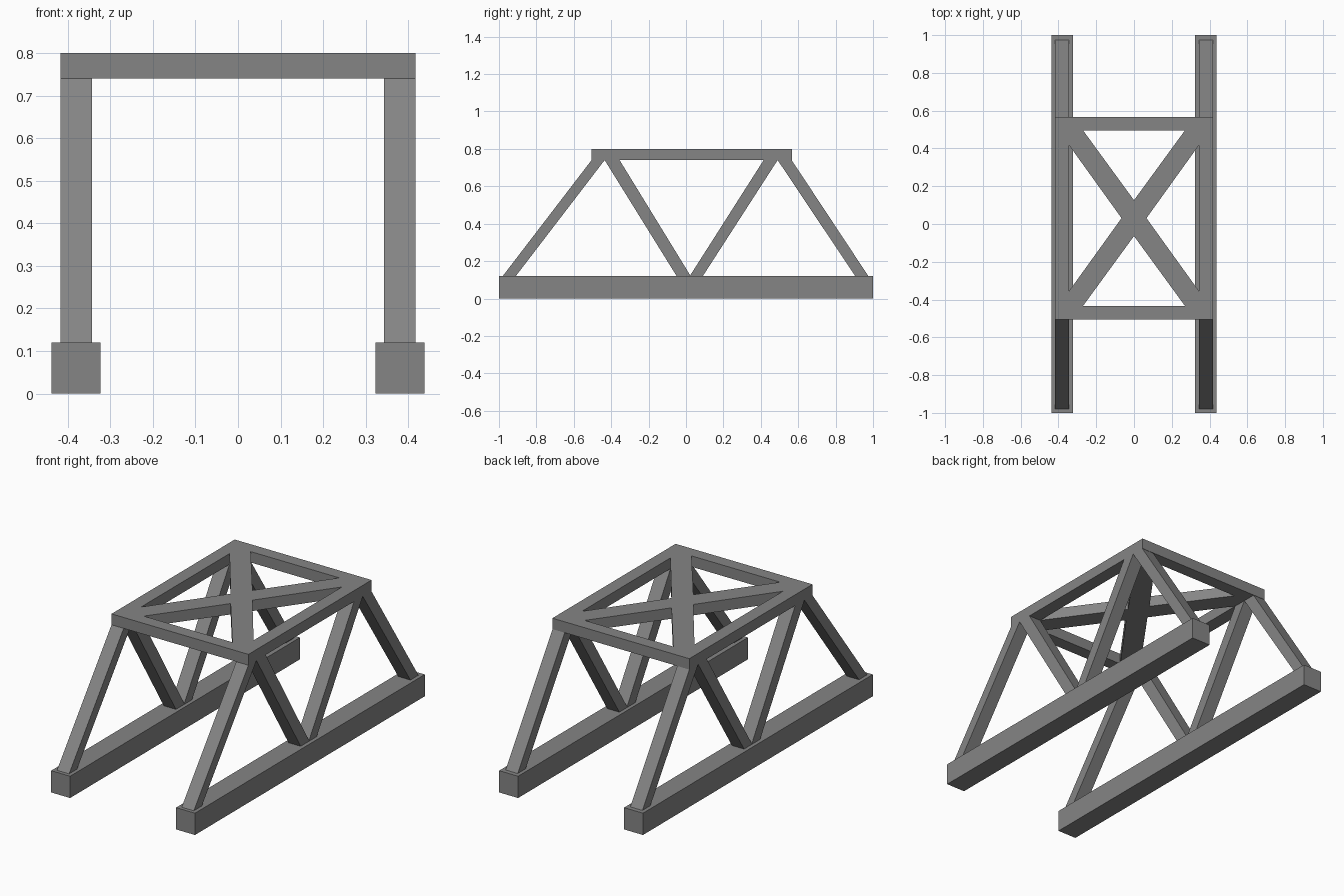
import bpy
import bmesh

if "Cube" in bpy.data.objects:
    bpy.data.objects.remove(bpy.data.objects["Cube"])

CHORD_TOP, FRAME_BOTTOM, FRAME_TOP = 0.12, 0.74, 0.80
X_IN, X_OUT = 0.343, 0.417

# Dark grey paint
paint = bpy.data.materials.new("dark_grey")
paint.diffuse_color = (0.235, 0.235, 0.235, 1)
paint.use_nodes = True
paint.node_tree.nodes["Principled BSDF"].inputs["Base Color"].default_value = paint.diffuse_color


def prism_x(name, profile, x0, x1):
    """Extrude a (y, z) profile from x0 to x1."""
    bm = bmesh.new()
    face = bm.faces.new([bm.verts.new((x0, y, z)) for y, z in profile])
    ext = bmesh.ops.extrude_face_region(bm, geom=[face])["geom"]
    moved = [v for v in ext if isinstance(v, bmesh.types.BMVert)]
    bmesh.ops.translate(bm, verts=moved, vec=(x1 - x0, 0, 0))
    bmesh.ops.recalc_face_normals(bm, faces=bm.faces)
    mesh = bpy.data.meshes.new(name)
    bm.to_mesh(mesh)
    bm.free()
    mesh.materials.append(paint)
    obj = bpy.data.objects.new(name, mesh)
    bpy.context.collection.objects.link(obj)
    return obj


# Slanted struts: bottom y range, top y range
struts = {
    "front_end_post": (-0.98, -0.91, -0.505, -0.435),
    "front_web_strut": (-0.05, 0.025, -0.435, -0.355),
    "rear_web_strut": (0.02, 0.09, 0.415, 0.49),
    "rear_end_post": (0.905, 0.975, 0.49, 0.565),
}

for side, s in (("left", -1), ("right", 1)):
    # Bottom chord
    prism_x(f"{side}_bottom_chord",
            [(-1, 0), (1, 0), (1, CHORD_TOP), (-1, CHORD_TOP)], s * 0.323, s * 0.438)
    for name, (b0, b1, t0, t1) in struts.items():
        prism_x(f"{side}_{name}",
                [(b0, CHORD_TOP), (b1, CHORD_TOP), (t1, FRAME_BOTTOM), (t0, FRAME_BOTTOM)],
                s * X_IN, s * X_OUT)

# Top frame with cross bracing: outline plus four triangular openings
Y0, Y1, YC = -0.505, 0.567, 0.031
loops = [
    [(-X_OUT, Y0), (X_OUT, Y0), (X_OUT, Y1), (-X_OUT, Y1)],
    [(-0.27, Y1 - 0.071), (0.27, Y1 - 0.071), (0, YC + 0.095)],
    [(-0.27, Y0 + 0.071), (0.27, Y0 + 0.071), (0, YC - 0.095)],
] + [[(s * X_IN, YC - 0.385), (s * X_IN, YC + 0.385), (s * 0.066, YC)] for s in (-1, 1)]

curve = bpy.data.curves.new("top_frame", "CURVE")
curve.dimensions = "2D"
curve.fill_mode = "BOTH"
curve.extrude = (FRAME_TOP - FRAME_BOTTOM) / 2
for pts in loops:
    spline = curve.splines.new("POLY")
    spline.points.add(len(pts) - 1)
    for p, (x, y) in zip(spline.points, pts):
        p.co = (x, y, 0, 1)
    spline.use_cyclic_u = True
frame = bpy.data.objects.new("top_frame", curve)
frame.location.z = (FRAME_TOP + FRAME_BOTTOM) / 2
bpy.context.collection.objects.link(frame)

# Turn the frame into a clean mesh
bpy.context.view_layer.objects.active = frame
frame.select_set(True)
bpy.ops.object.convert(target="MESH")
bm = bmesh.new()
bm.from_mesh(frame.data)
bmesh.ops.remove_doubles(bm, verts=bm.verts, dist=0.0001)
bmesh.ops.recalc_face_normals(bm, faces=bm.faces)
for f in bm.faces:
    f.smooth = False
    f.material_index = 0
bm.to_mesh(frame.data)
bm.free()
frame.data.materials.clear()
frame.data.materials.append(paint)
